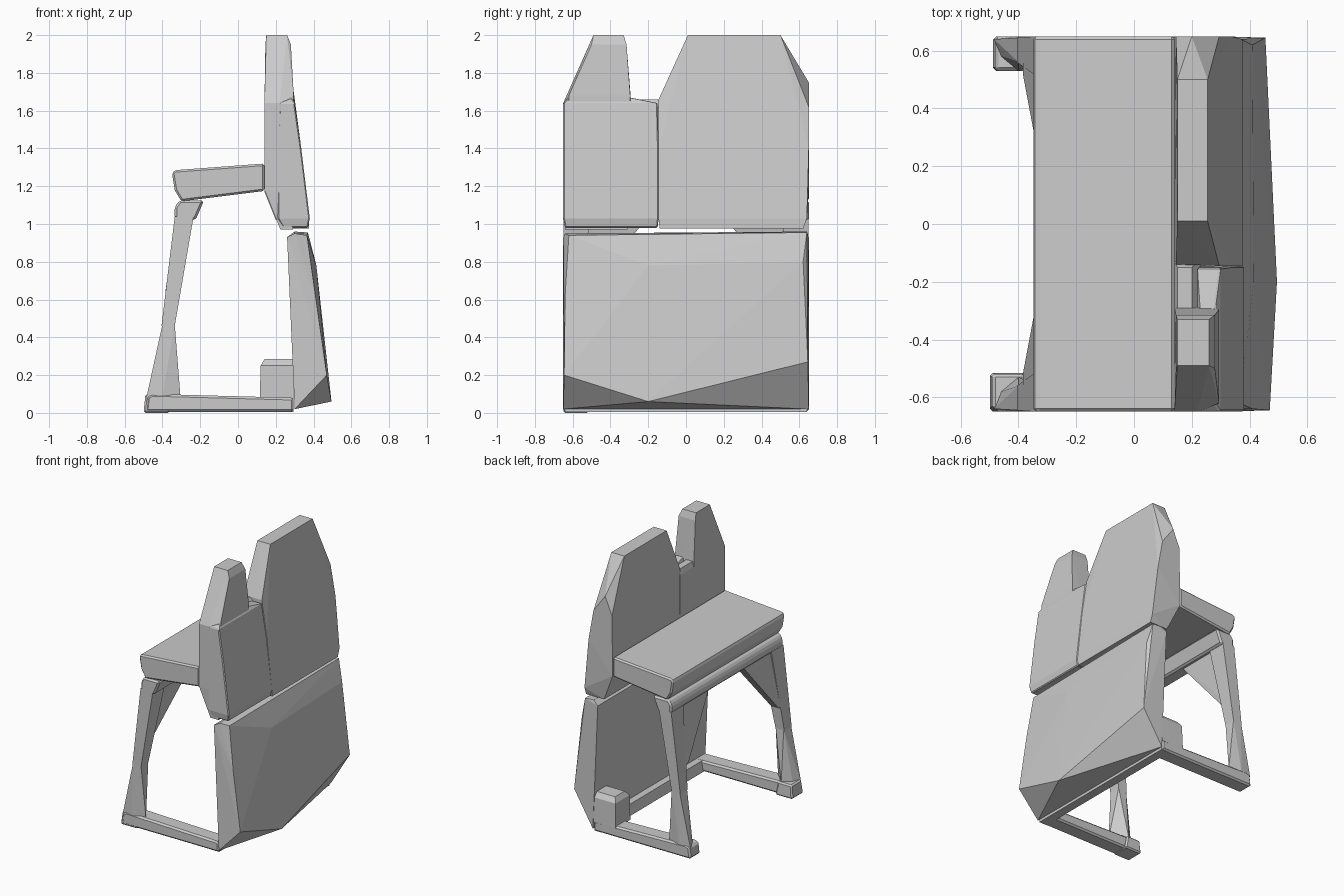
import bpy, bmesh


def hull(name, points, bevel=0.0):
    """Faceted convex block wrapped around a few corner points."""
    bm = bmesh.new()
    for p in points:
        bm.verts.new(p)
    res = bmesh.ops.convex_hull(bm, input=bm.verts[:])
    loose = [v for v in bm.verts if not v.link_faces]
    bmesh.ops.delete(bm, geom=loose, context='VERTS')
    bmesh.ops.dissolve_limit(bm, angle_limit=0.02, verts=bm.verts[:], edges=bm.edges[:])
    bmesh.ops.recalc_face_normals(bm, faces=bm.faces[:])
    me = bpy.data.meshes.new(name)
    bm.to_mesh(me)
    bm.free()
    ob = bpy.data.objects.new(name, me)
    bpy.context.collection.objects.link(ob)
    if bevel:
        m = ob.modifiers.new("chamfer", 'BEVEL')
        m.width = bevel
        m.segments = 1
        m.limit_method = 'ANGLE'
    return ob


def span(profile, y0, y1):
    """Points of an x-z profile swept from y0 to y1."""
    return [(x, y, z) for y in (y0, y1) for x, z in profile]


def section(z, x0, x1, y0, y1):
    """Corners of a horizontal rectangle."""
    return [(x, y, z) for x in (x0, x1) for y in (y0, y1)]


# Seat slab
hull("seat", span([(-.35, 1.27), (-.335, 1.285), (.14, 1.32), (.14, 1.175),
                   (-.30, 1.12), (-.335, 1.18)], -.65, .65), .012)

# Bar beneath the front of the seat
hull("seat_bar", span([(-.335, 1.03), (-.335, 1.09), (-.31, 1.125), (-.18, 1.125),
                       (-.225, 1.02)], -.65, .65), .012)

# Lower back panel, bulging outwards near the floor
hull("lower_back", span([(.26, .93), (.30, .02)], -.65, .65) + [
    (.30, -.64, .95), (.30, .64, .96), (.365, -.62, .94), (.37, .64, .955),
    (.415, -.2, .78), (.41, .62, .80), (.41, -.64, .62),
    (.47, -.645, .20), (.455, .645, .27), (.495, -.2, .06)])

# Large upper back panel with tapered top
hull("upper_back_large", section(2.0, .15, .255, .01, .50)
     + [(.145, -.14, 1.66), (.295, -.145, 1.66), (.20, .65, 1.75), (.295, .65, 1.62)]
     + [(.145, .65, 1.62), (.14, .65, 1.18), (.14, -.14, 1.18)]
     + [(.335, -.145, 1.40), (.335, .65, 1.40), (.375, -.145, 1.03), (.375, .64, 1.03)]
     + section(.975, .23, .375, -.14, .62))

# Small upper back panel
hull("upper_back_small", section(1.64, .22, .30, -.65, -.15)
     + section(1.67, .23, .28, -.62, -.30)
     + section(1.40, .21, .335, -.65, -.145)
     + section(1.03, .21, .38, -.65, -.145)
     + section(.98, .24, .37, -.64, -.15), .006)

# Corner post beside the notch
hull("back_post", section(2.0, .15, .26, -.49, -.33)
     + section(1.95, .145, .28, -.50, -.315)
     + section(1.68, .145, .295, -.62, -.295)
     + section(1.64, .14, .22, -.65, -.29)
     + section(1.18, .14, .22, -.65, -.29)
     + section(.97, .225, .29, -.64, -.31))

# Filler between post and large panel
hull("back_filler", section(1.66, .15, .20, -.29, -.15)
     + section(1.62, .14, .23, -.31, -.13)
     + section(1.17, .14, .23, -.31, -.13)
     + section(1.02, .20, .23, -.30, -.14))

# Legs, gussets and foot rails on both sides
for side, s in (("front", -1), ("rear", 1)):
    hull(side + "_upper_leg", section(1.04, -.335, -.235, s * .51, s * .65)
         + section(.80, -.365, -.285, s * .53, s * .65)
         + section(.46, -.405, -.335, s * .56, s * .645))
    hull(side + "_leg_gusset", [
        (-.325, s * .20, 1.04), (-.25, s * .20, 1.04), (-.325, s * .55, 1.04),
        (-.25, s * .55, 1.04), (-.385, s * .52, .64), (-.325, s * .52, .64),
        (-.385, s * .60, .62), (-.325, s * .60, .62)])
    hull(side + "_lower_leg", section(.47, -.40, -.335, s * .56, s * .645)
         + [(-.485, s * .64, .08), (-.46, s * .58, .09), (-.40, s * .53, .09),
            (-.305, s * .63, .09), (-.40, s * .65, .09)])
    hull(side + "_foot_rail", span([(-.49, .005), (-.48, .09), (-.45, .10), (.295, .08),
                                    (.295, .005)], s * .53, s * .65), .012)

# Bar along the foot of the lower back
hull("back_foot_bar", section(.005, .23, .295, -.64, .64)
     + section(.08, .245, .295, -.64, .64))

# Corner block on the rear rail
hull("corner_block", section(.07, .115, .295, .48, .65)
     + section(.25, .12, .295, .48, .645)
     + section(.285, .14, .29, .51, .62))

# Foot end caps
hull("front_foot_cap", section(.0, -.50, -.36, -.65, -.515)
     + section(.10, -.49, -.38, -.64, -.52), .01)
